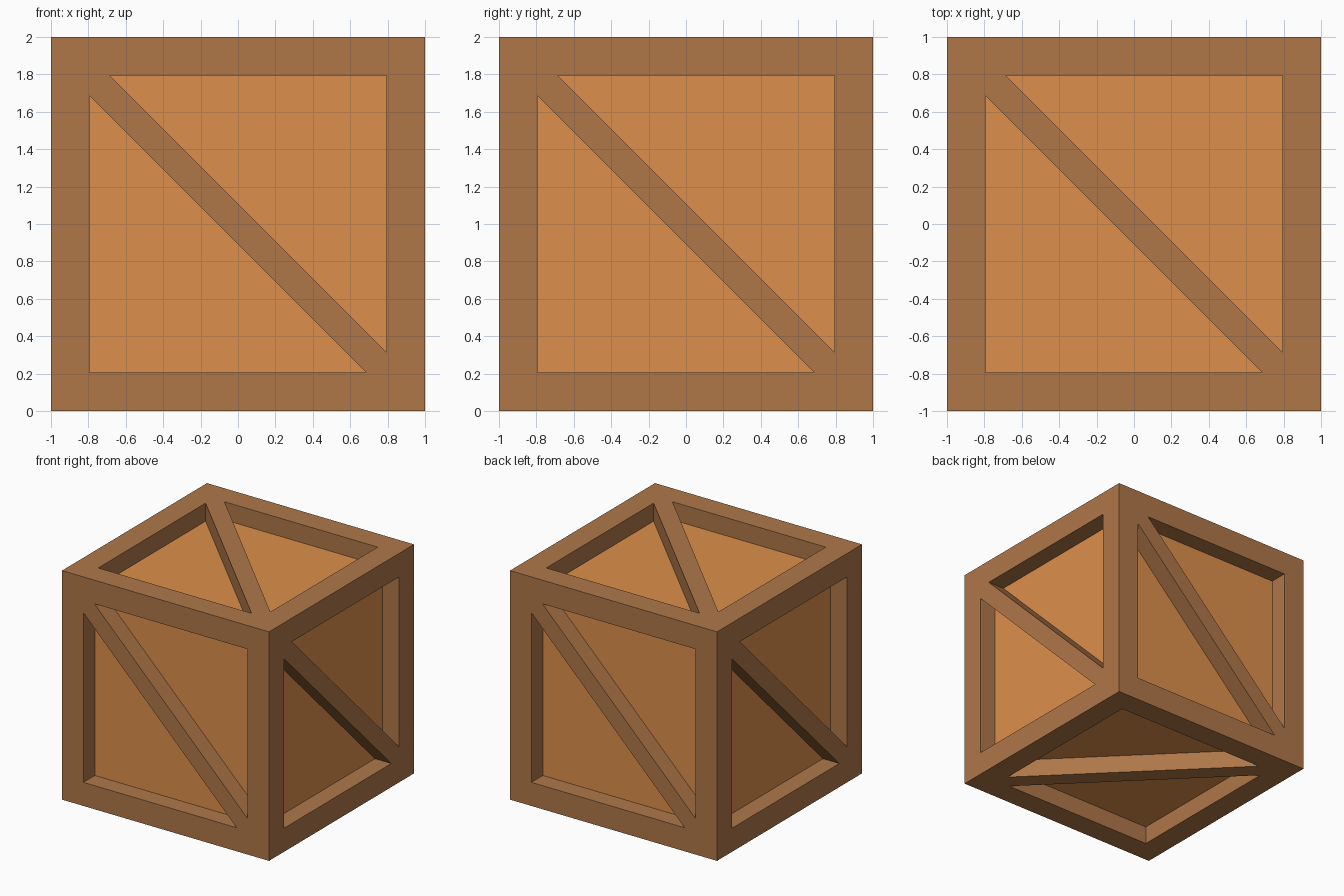
import bpy, bmesh
from math import pi
from mathutils import Matrix, Vector

if "Cube" in bpy.data.objects:
    bpy.data.objects.remove(bpy.data.objects["Cube"])

R = 0.794      # half-size of the framed opening
B = 0.107      # half-width of the diagonal brace, measured along an edge
DEPTH = 0.158  # how far the panels sit behind the frame


def material(name, rgb):
    mat = bpy.data.materials.new(name)
    mat.diffuse_color = (*rgb, 1)
    mat.use_nodes = True
    mat.node_tree.nodes["Principled BSDF"].inputs["Base Color"].default_value = mat.diffuse_color
    return mat


def finish(bm, name, mat):
    bmesh.ops.remove_doubles(bm, verts=bm.verts, dist=1e-4)
    bmesh.ops.recalc_face_normals(bm, faces=bm.faces)
    mesh = bpy.data.meshes.new(name)
    bm.to_mesh(mesh)
    bm.free()
    mesh.materials.append(mat)
    obj = bpy.data.objects.new(name, mesh)
    obj.location.z = 1
    bpy.context.collection.objects.link(obj)


def add_face(bm, points, turn):
    bm.faces.new([bm.verts.new(turn @ Vector((u, d - 1, v))) for u, v, d in points])


def framed_side(bm, turn):
    """Frame boards, diagonal brace and pocket walls of one crate side."""
    pocket = [(B - R, R), (R, R), (R, B - R)]
    boards = [[(-1, 1), (1, 1), pocket[1], pocket[0]],
              [(1, 1), (1, -1), pocket[2], pocket[1]]]
    for s in (1, -1):
        for board in boards:
            add_face(bm, [(s * u, s * v, 0) for u, v in board], turn)
        for i in range(3):
            (a, b), (c, d) = pocket[i], pocket[(i + 1) % 3]
            add_face(bm, [(s * a, s * b, 0), (s * c, s * d, 0),
                          (s * c, s * d, DEPTH), (s * a, s * b, DEPTH)], turn)
    # Brace running from upper left to lower right
    brace = [(-1, 1), pocket[0], pocket[2], (1, -1), (R - B, -R), (-R, R - B)]
    add_face(bm, [(u, v, 0) for u, v in brace], turn)


# Four upright sides, then top and bottom
turns = [Matrix.Rotation(k * pi / 2, 3, 'Z') for k in range(4)]
turns.append(Matrix.Rotation(-pi / 2, 3, 'X'))
turns.append(Matrix.Rotation(pi / 2, 3, 'Z') @ Matrix.Rotation(pi / 2, 3, 'X'))

# Braced outer frame
bm = bmesh.new()
for turn in turns:
    framed_side(bm, turn)
finish(bm, "braced_frame", material("frame_wood", (0.43, 0.185, 0.066)))

# Recessed box whose sides are the panels
bm = bmesh.new()
bmesh.ops.create_cube(bm, size=2 * (1 - DEPTH))
finish(bm, "inner_panels", material("panel_wood", (0.72, 0.275, 0.07)))
